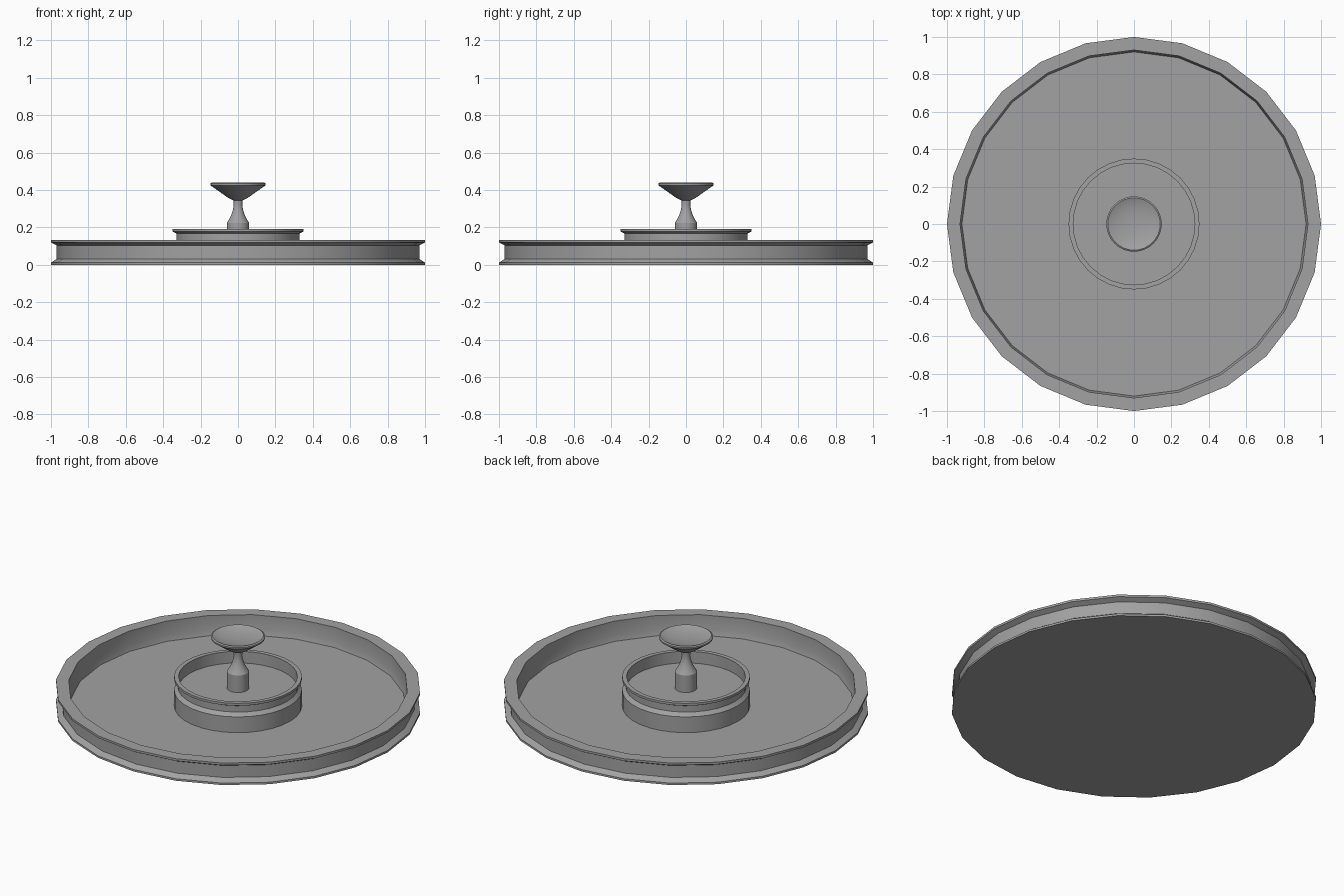
import bpy
import bmesh
from math import cos, sin, tau, radians

cube = bpy.data.objects.get("Cube")
if cube:
    bpy.data.objects.remove(cube)

stone = bpy.data.materials.new("grey_stone")
stone.use_nodes = True
colour = (0.36, 0.36, 0.36, 1)
stone.diffuse_color = colour
stone.node_tree.nodes["Principled BSDF"].inputs["Base Color"].default_value = colour


def lathe(name, profile, sides):
    """Revolve (radius, height) points about z; both ends are capped."""
    bm = bmesh.new()
    rings = []
    for r, z in profile:
        rings.append([bm.verts.new((r * cos(tau * i / sides), r * sin(tau * i / sides), z))
                      for i in range(sides)])
    for low, high in zip(rings, rings[1:]):
        for i in range(sides):
            j = (i + 1) % sides
            bm.faces.new((low[i], low[j], high[j], high[i]))
    bm.faces.new(rings[0][::-1])
    bm.faces.new(rings[-1])
    mesh = bpy.data.meshes.new(name)
    bm.to_mesh(mesh)
    bm.free()
    mesh.materials.append(stone)
    obj = bpy.data.objects.new(name, mesh)
    bpy.context.collection.objects.link(obj)
    bpy.ops.object.select_all(action='DESELECT')
    obj.select_set(True)
    bpy.context.view_layer.objects.active = obj
    bpy.ops.object.shade_smooth_by_angle(angle=radians(30))
    return obj


# Wide outer pool: grooved wall, flat rim and low floor
lathe("outer_pool", [(1, 0), (1, 0.012), (0.97, 0.032), (0.97, 0.104), (1, 0.12),
                     (1, 0.133), (0.93, 0.133), (0.93, 0.05), (0.92, 0.015)], 24)

# Raised middle basin standing on the pool floor
lathe("inner_basin", [(0.35, 0.01), (0.35, 0.11), (0.33, 0.13), (0.33, 0.168), (0.35, 0.178),
                      (0.35, 0.192), (0.325, 0.192), (0.325, 0.122)], 32)

# Pedestal: round foot, narrow neck
lathe("pedestal", [(0.06, 0.115), (0.06, 0.225), (0.05, 0.24), (0.037, 0.265), (0.027, 0.295),
                   (0.023, 0.32), (0.025, 0.345), (0.04, 0.357)], 32)

# Shallow dish on top
lathe("top_dish", [(0.025, 0.345), (0.055, 0.36), (0.09, 0.385), (0.13, 0.413), (0.147, 0.425),
                   (0.148, 0.435), (0.14, 0.44), (0.125, 0.434), (0.09, 0.425), (0.04, 0.42)], 32)
